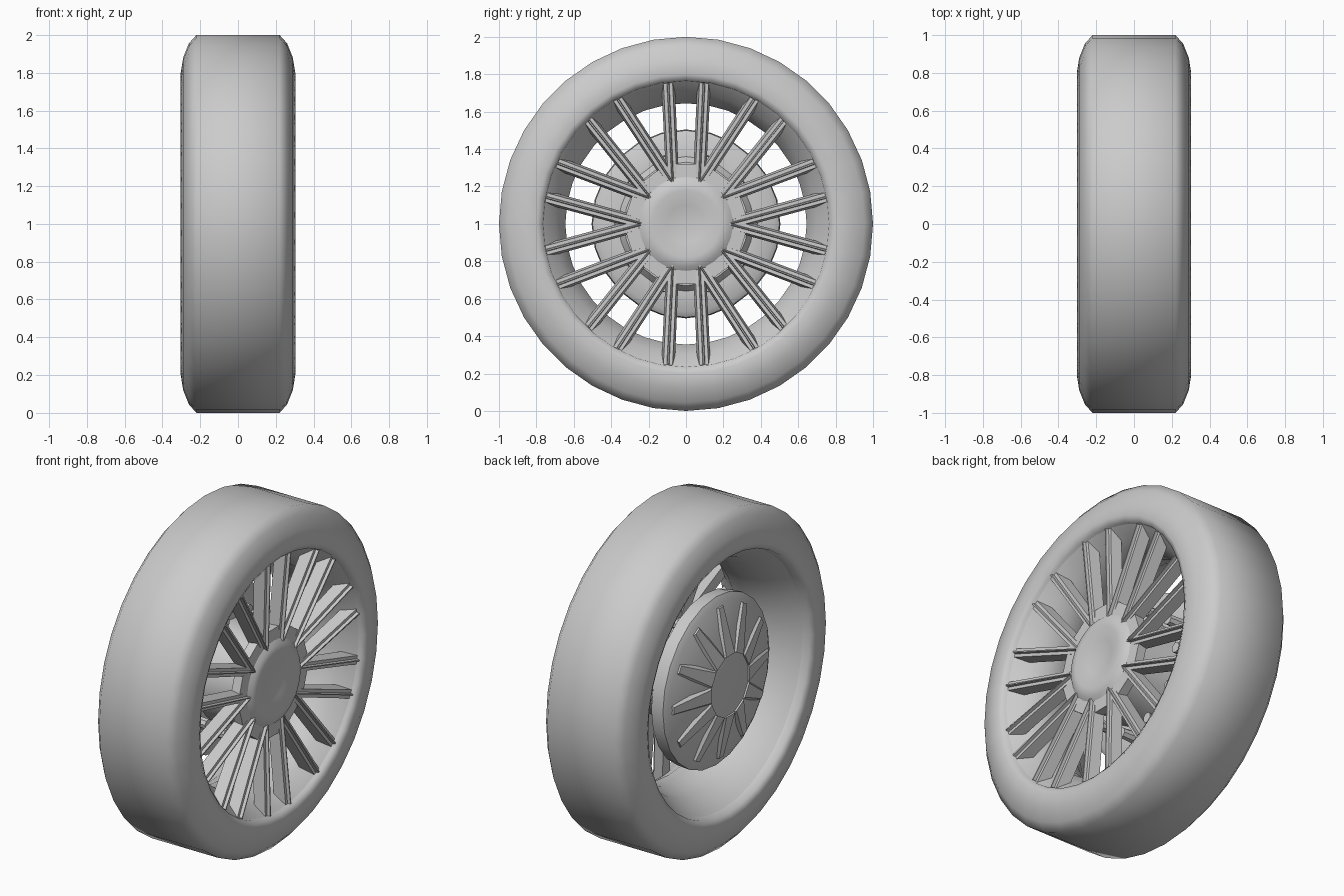
import bpy
import bmesh
from math import pi, radians
from mathutils import Matrix, Vector

cube = bpy.data.objects.get("Cube")
if cube:
    bpy.data.objects.remove(cube, do_unlink=True)

GREY = (0.6, 0.6, 0.6, 1.0)
grey = bpy.data.materials.new("plain_grey")
grey.use_nodes = True
grey.diffuse_color = GREY
grey.node_tree.nodes["Principled BSDF"].inputs["Base Color"].default_value = GREY


def finish(name, bm, sharp=40):
    """Turn a bmesh into a smooth shaded object on the axle height."""
    bmesh.ops.recalc_face_normals(bm, faces=bm.faces)
    mesh = bpy.data.meshes.new(name)
    bm.to_mesh(mesh)
    bm.free()
    mesh.materials.append(grey)
    mesh.shade_smooth()
    mesh.set_sharp_from_angle(angle=radians(sharp))
    obj = bpy.data.objects.new(name, mesh)
    obj.location.z = 1
    bpy.context.collection.objects.link(obj)
    return obj


def lathe(name, profile, steps=36, closed=False, sharp=40):
    """Spin (x, radius) points round the axle."""
    bm = bmesh.new()
    verts = [bm.verts.new((x, 0, r)) for x, r in profile]
    pairs = list(zip(verts, verts[1:]))
    if closed:
        pairs.append((verts[-1], verts[0]))
    edges = [bm.edges.new(p) for p in pairs]
    bmesh.ops.spin(bm, geom=verts + edges, cent=(0, 0, 0), axis=(1, 0, 0),
                   angle=2 * pi, steps=steps, use_merge=False)
    bmesh.ops.remove_doubles(bm, verts=bm.verts, dist=0.0005)
    return finish(name, bm, sharp)


def bar(bm, angle, inner, outer, taper):
    """Radial bar; each end is (radius, side, half width, back x, front x)."""
    turn = Matrix.Rotation(angle, 4, 'X')
    for v in bmesh.ops.create_cube(bm, size=2)["verts"]:
        r, side, half, back, front = outer if v.co.z > 0 else inner
        is_front = v.co.x > 0
        width = half * (taper if is_front else 1)
        v.co = turn @ Vector((front if is_front else back, side + v.co.y * width, r))


# Tyre with rounded shoulders
half_tyre = [(0.22, 1.0), (0.26, 0.955), (0.29, 0.88), (0.303, 0.8), (0.285, 0.765)]
lathe("tyre", half_tyre + [(0.2, 0.75), (-0.2, 0.75)]
      + [(-x, r) for x, r in reversed(half_tyre)], closed=True, sharp=60)

# Rim: sloped front dish, narrow throat and flared back barrel
lathe("rim", [(0.285, 0.785), (0.265, 0.76), (0.19, 0.7), (0.11, 0.645),
              (0.0, 0.645), (-0.12, 0.68), (-0.22, 0.74), (-0.285, 0.79),
              (-0.2, 0.8), (0.2, 0.8)], closed=True, sharp=60)

# Ten pairs of rounded spokes
bm = bmesh.new()
for i in range(10):
    for s in (-1, 1):
        bar(bm, i * pi / 5, (0.2, s * 0.07, 0.034, 0.17, 0.25),
            (0.77, s * 0.097, 0.036, 0.2, 0.285), 0.6)
bmesh.ops.bevel(bm, geom=[e for e in bm.edges if all(v.co.x > 0.24 for v in e.verts)],
                offset=0.018, segments=2, affect='EDGES')
finish("spokes", bm, 60)

# Webs joining each pair of spokes at the hub
bm = bmesh.new()
for i in range(10):
    bar(bm, i * pi / 5, (0.12, 0, 0.03, 0.15, 0.24), (0.32, 0, 0.075, 0.18, 0.235), 0.9)
finish("spoke_webs", bm)

# Hub with a shallow dished cap
lathe("hub", [(0.235, 0), (0.24, 0.1), (0.265, 0.18), (0.255, 0.23),
              (0.22, 0.27), (0.05, 0.28), (-0.12, 0.3)], steps=30)

# Brake drum with a raised centre on the back
lathe("brake_drum", [(-0.06, 0.2), (-0.06, 0.33), (-0.1, 0.36), (-0.1, 0.47),
                     (-0.12, 0.5), (-0.2, 0.505), (-0.22, 0.47),
                     (-0.25, 0.32), (-0.285, 0.2), (-0.295, 0)], steps=24)

# Tapering ridges on the back of the drum
bm = bmesh.new()
for i in range(12):
    bar(bm, i * pi / 6, (0.18, 0, 0.04, -0.297, -0.25),
        (0.45, 0, 0.02, -0.235, -0.2), 2.2)
finish("drum_ridges", bm, 30)

# Ring of bolts between drum and spokes
bm = bmesh.new()
for i in range(10):
    place = (Matrix.Rotation((i + 0.5) * pi / 5, 4, 'X')
             @ Matrix.Translation((-0.06, 0, 0.35))
             @ Matrix.Rotation(pi / 2, 4, 'Y'))
    bmesh.ops.create_cone(bm, cap_ends=True, segments=8, radius1=0.035,
                          radius2=0.03, depth=0.12, matrix=place)
finish("hub_bolts", bm)
